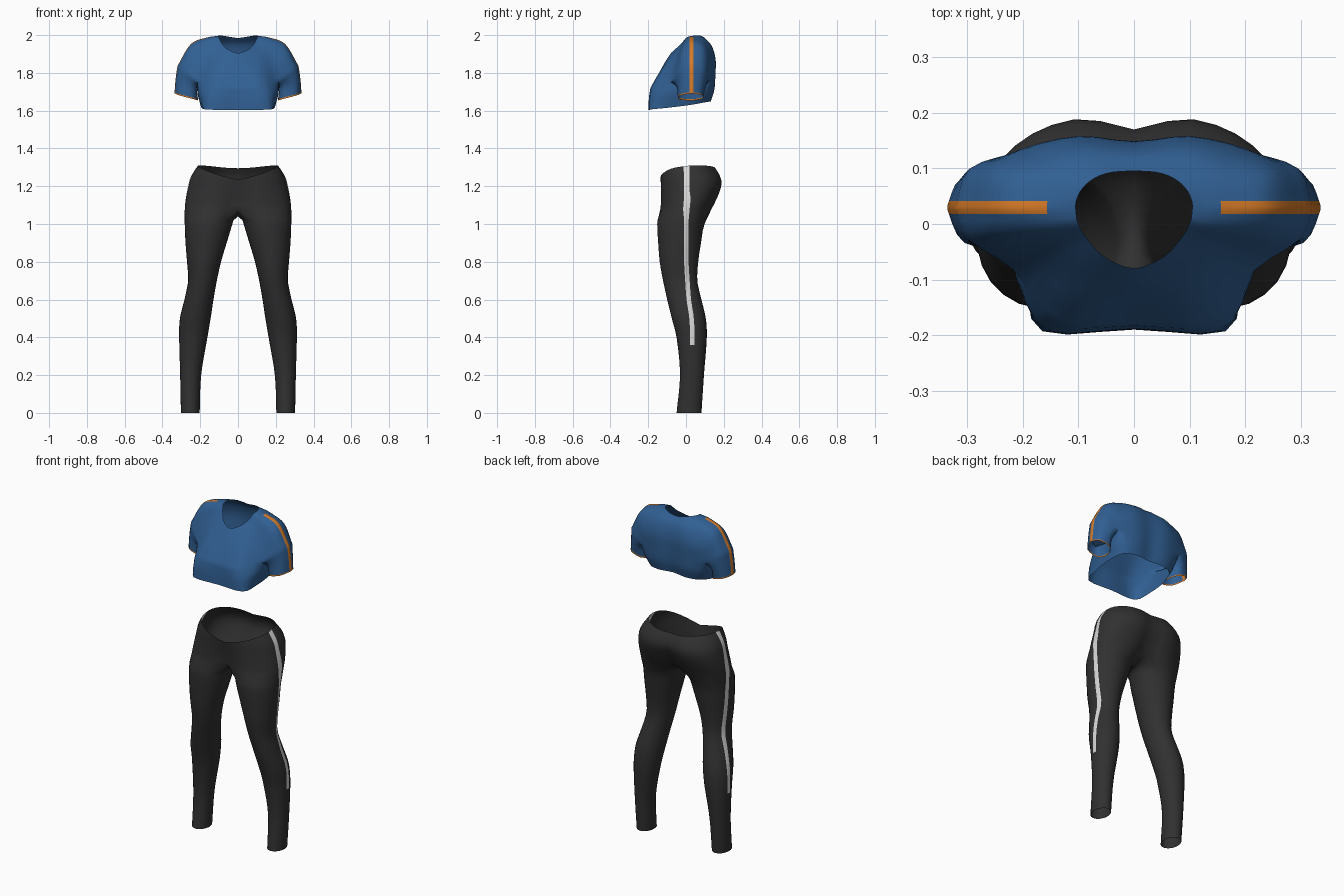
import bpy, bmesh, math
from mathutils import Vector

if "Cube" in bpy.data.objects:
    bpy.data.objects.remove(bpy.data.objects["Cube"])


def material(name, rgb):
    m = bpy.data.materials.new(name)
    m.diffuse_color = (*rgb, 1)
    m.use_nodes = True
    m.node_tree.nodes["Principled BSDF"].inputs["Base Color"].default_value = m.diffuse_color
    return m


BLUE = material("blue fabric", (0.03, 0.115, 0.29))
ORANGE = material("orange trim", (0.65, 0.19, 0.02))
BLACK = material("black fabric", (0.03, 0.03, 0.03))
WHITE = material("pale stripe", (0.68, 0.68, 0.68))


def spline(pts, k, closed=False, mirror=False):
    """Catmull-Rom through pts, k steps per segment; mirror = ends lie on x=0."""
    p = [Vector(q) for q in pts]
    if closed:
        ext = [p[-1]] + p + [p[0], p[1]]
    elif mirror:
        flip = lambda v: Vector((-v.x, v.y, v.z))
        ext = [flip(p[1])] + p + [flip(p[-2])]
    else:
        ext = [2 * p[0] - p[1]] + p + [2 * p[-1] - p[-2]]
    out = []
    for i in range(1, len(ext) - 2):
        a, b, c, d = ext[i - 1:i + 3]
        for s in range(k):
            t = s / k
            out.append(0.5 * (2 * b + (c - a) * t + (2 * a - 5 * b + 4 * c - d) * t * t
                              + (3 * b - a - 3 * c + d) * t ** 3))
    return out if closed else out + [p[-1]]


def loft(rows, k):
    """Smooth a stack of rows along its length."""
    return list(zip(*[spline(col, k) for col in zip(*rows)]))


def grid(bm, rows, closed=False, rule=lambda i, j: 0):
    vs = [[bm.verts.new(p) for p in r] for r in rows]
    n = len(vs[0])
    for i in range(len(vs) - 1):
        for j in range(n if closed else n - 1):
            j2 = (j + 1) % n
            f = bm.faces.new((vs[i][j], vs[i][j2], vs[i + 1][j2], vs[i + 1][j]))
            f.material_index = rule(i, j)


def finish(bm, name, mats):
    bmesh.ops.remove_doubles(bm, verts=bm.verts, dist=1e-5)
    bmesh.ops.recalc_face_normals(bm, faces=bm.faces)
    me = bpy.data.meshes.new(name)
    bm.to_mesh(me)
    bm.free()
    for m in mats:
        me.materials.append(m)
    me.shade_smooth()
    ob = bpy.data.objects.new(name, me)
    bpy.context.collection.objects.link(ob)
    mod = ob.modifiers.new("mirror", 'MIRROR')
    mod.merge_threshold = 0.0005
    return ob


# ---------- shirt: yoke rings from neck to armpit, then torso and sleeve ----------
K = 3
neck = [(0, -.08, 1.905), (.055, -.058, 1.925), (.085, -.025, 1.955), (.1, 0, 1.985), (.104, .018, 1.993),
        (.104, .041, 1.997), (.092, .065, 1.998), (.07, .083, 1.995), (.04, .093, 1.99), (0, .095, 1.985)]
collar = [(0, -.115, 1.85), (.09, -.095, 1.865), (.145, -.04, 1.915), (.165, -.01, 1.965), (.17, .018, 1.983),
          (.17, .041, 1.985), (.165, .085, 1.975), (.14, .118, 1.955), (.09, .135, 1.945), (0, .13, 1.945)]
shoulder = [(0, -.15, 1.785), (.115, -.138, 1.8), (.19, -.065, 1.83), (.245, -.02, 1.915), (.25, .018, 1.948),
            (.25, .041, 1.95), (.245, .095, 1.93), (.195, .135, 1.87), (.1, .157, 1.87), (0, .148, 1.87)]
armpit = [(0, -.183, 1.72), (.135, -.18, 1.725), (.215, -.085, 1.755), (.295, -.03, 1.82), (.318, .018, 1.835),
          (.318, .041, 1.835), (.295, .1, 1.82), (.215, .128, 1.77), (.1, .155, 1.77), (0, .145, 1.77)]
ribs = [(0, -.188, 1.665), (.15, -.191, 1.67), (.208, -.105, 1.69), (.212, .02, 1.69),
        (.195, .115, 1.7), (.1, .15, 1.71), (0, .138, 1.71)]
hem = [(0, -.19, 1.603), (.165, -.193, 1.606), (.192, -.1, 1.615), (.195, .02, 1.63),
       (.165, .105, 1.645), (.09, .132, 1.65), (0, .122, 1.652)]
upper_arm = [(.232, -.048, 1.725), (.305, -.027, 1.755), (.328, .018, 1.765), (.328, .041, 1.765),
             (.305, .09, 1.755), (.245, .105, 1.73), (.218, .03, 1.71)]
cuff = [(.235, -.037, 1.668), (.305, -.034, 1.686), (.333, .018, 1.697), (.333, .041, 1.697),
        (.31, .083, 1.689), (.245, .087, 1.671), (.212, .028, 1.661)]

bm = bmesh.new()
yoke = [spline(r, K, mirror=True) for r in (neck, collar, shoulder, armpit)]
split = yoke[-1]
A, B = 2 * K, 7 * K                       # armpit columns, front and back
under = spline([armpit[2], (.216, .025, 1.735), armpit[7]], K)
STRIPE = range(4 * K, 5 * K)
grid(bm, loft(yoke, 5), rule=lambda i, j: int(j in STRIPE and i >= 4))
torso = [split[:A] + under + split[B + 1:]] + [spline(r, K, mirror=True) for r in (ribs, hem)]
grid(bm, loft(torso, 4))
sleeve = [split[A:B + 1] + under[-2:0:-1]] + [spline(r, K, closed=True) for r in (upper_arm, cuff)]
rows = loft(sleeve, 4)
rows.append([p - Vector((0, 0, .007)) for p in rows[-1]])   # thin cuff trim
last = len(rows) - 2
grid(bm, rows, True, lambda i, j: int(i == last or (j + A) in STRIPE))
finish(bm, "cropped_shirt", [BLUE, ORANGE])

# ---------- leggings: z, inner x, outer x, front y, back y, stripe y ----------
PROFILE = [(0, .203, .302, -.05, .082, .03), (.2, .195, .307, -.032, .095, .033),
           (.4, .162, .312, -.05, .11, .033), (.5, .145, .308, -.075, .105, .03),
           (.6, .13, .284, -.1, .082, .015), (.7, .112, .264, -.122, .06, .008),
           (.8, .09, .27, -.14, .065, .002), (.9, .06, .278, -.148, .08, .001),
           (1.0, .03, .283, -.153, .098, .002), (1.1, 0, .281, -.142, .155, .003),
           (1.2, 0, .264, -.14, .197, .003), (1.25, 0, .25, -.14, .192, .003),
           (1.31, 0, .212, -.135, .155, .003)]


def profile(z):
    P = PROFILE
    i = max(k for k in range(len(P) - 1) if P[k][0] <= z or k == 0)
    h = P[i + 1][0] - P[i][0]
    t = min((z - P[i][0]) / h, 1)

    def slope(k, c):
        a, b = P[max(k - 1, 0)], P[min(k + 1, len(P) - 1)]
        return (b[c] - a[c]) / (b[0] - a[0])
    return [P[i][c] * (2 * t**3 - 3 * t * t + 1) + P[i + 1][c] * (3 * t * t - 2 * t**3)
            + h * slope(i, c) * (t**3 - 2 * t * t + t) + h * slope(i + 1, c) * (t**3 - t * t)
            for c in range(1, 6)]


def power(v, e):
    return math.copysign(abs(v) ** e, v)


NF, M, LAP, E = 9, 8, 0.7, 0.85


def angles(z, e, t0, t1):
    """Column angles front to back, with one narrow column for the stripe."""
    _, _, yf, yb, ys = profile(z)
    ry = (yb - yf) / 2
    s = math.acos(power(((yf + yb) / 2 - ys) / ry, 1 / e))
    w = .012 / (ry * math.sin(s))
    return ([t0 + (s - w - t0) * i / NF for i in range(NF + 1)]
            + [s + w + (t1 - s - w) * i / NF for i in range(NF + 1)])


def hip_row(f):
    row = []
    for t in angles(1.08 + .22 * f, E, 0, math.pi):
        sn, cs = max(math.sin(t), 0), math.cos(t)
        top = 1.235 + .07 * sn if cs > 0 else 1.307 - .012 * cs ** 6 + .003 * sn
        z = 1.08 + (top - 1.08) * f
        _, xo, yf, yb, _ = profile(z)
        x = xo * sn ** E if sn > 1e-6 else 0
        dent = (.045 - .04 * f if cs > 0 else -.05 + .032 * f) * math.exp(-(x / .06) ** 2)
        row.append(Vector((x, (yf + yb) / 2 - (yb - yf) / 2 * power(cs, E) + dent, z)))
    return row


def leg_row(z):
    xi, xo, yf, yb, _ = profile(z)
    t0, t1 = -LAP, math.pi + LAP
    ts = angles(z, 1, t0, t1) + [t1 + (2 * math.pi + t0 - t1) * i / M for i in range(1, M)]
    return [Vector(((xi + xo) / 2 + (xo - xi) / 2 * math.sin(t),
                    (yf + yb) / 2 - (yb - yf) / 2 * math.cos(t), z)) for t in ts]


bm = bmesh.new()
hips = [hip_row(i / 10) for i in range(11)]
grid(bm, hips, rule=lambda i, j: int(j == NF))
front, back = hips[0][0], hips[0][-1]
crotch = [back.lerp(front, i / M) - Vector((0, 0, .04 * math.sin(math.pi * i / M))) for i in range(1, M)]
heights = [i * .04 for i in range(26)] + [1.02]
legs = [leg_row(z) for z in heights] + [hips[0] + crotch]
grid(bm, legs, True, lambda i, j: int(j == NF and heights[i] > .35))
finish(bm, "leggings", [BLACK, WHITE])
